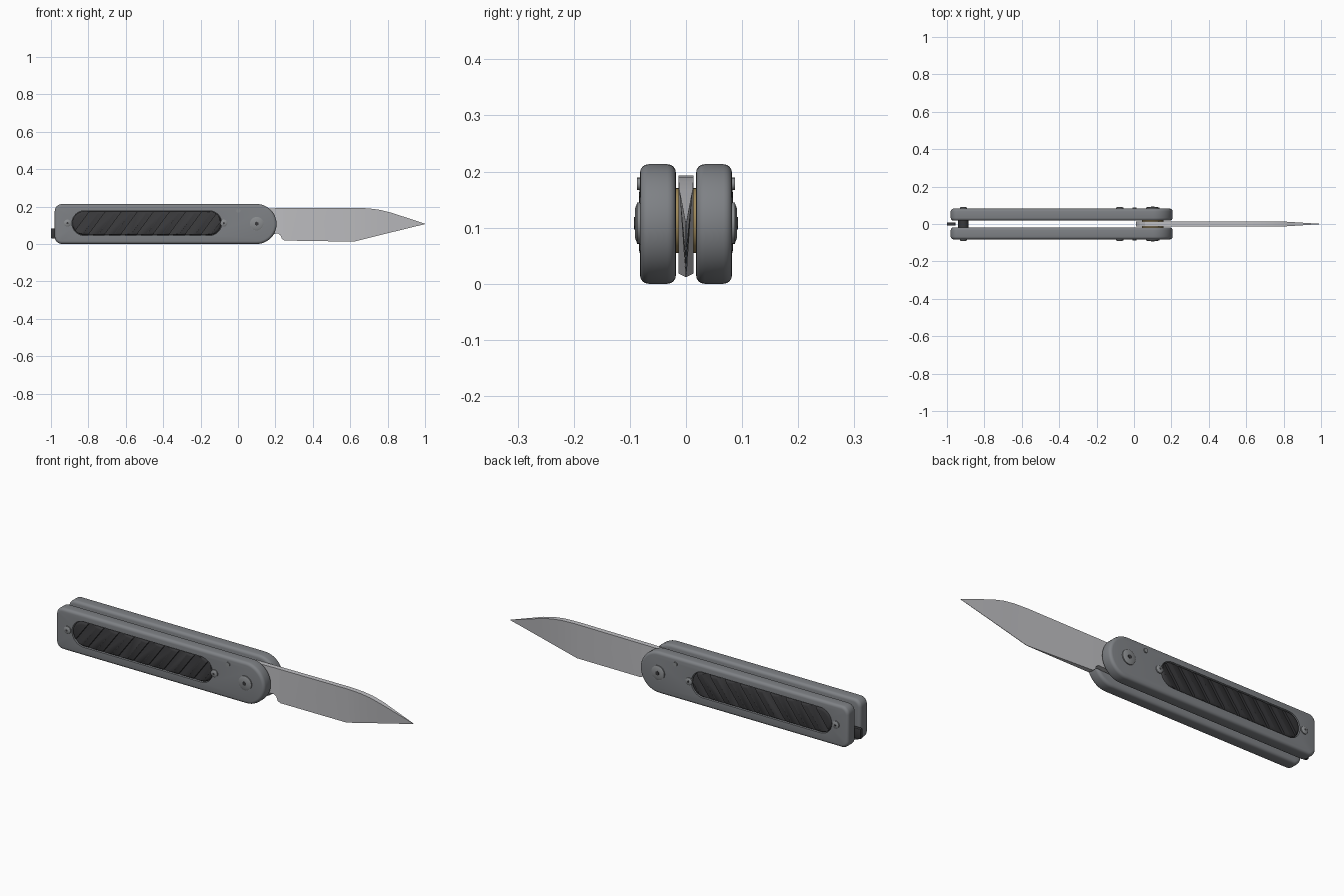
import bpy, bmesh, math
from mathutils import Matrix

if "Cube" in bpy.data.objects:
    bpy.data.objects.remove(bpy.data.objects["Cube"])


def material(name, rgb):
    m = bpy.data.materials.new(name)
    m.diffuse_color = (*rgb, 1)
    m.use_nodes = True
    m.node_tree.nodes["Principled BSDF"].inputs["Base Color"].default_value = m.diffuse_color
    return m


GREY = material("handle grey", (0.21, 0.22, 0.235))
STEEL = material("blade steel", (0.52, 0.52, 0.54))
SCREW = material("screw steel", (0.25, 0.26, 0.27))
DARK = material("dark grip", (0.04, 0.04, 0.043))
BRONZE = material("bronze", (0.35, 0.25, 0.1))


def make(name, bm, mat):
    bmesh.ops.recalc_face_normals(bm, faces=bm.faces)
    me = bpy.data.meshes.new(name)
    bm.to_mesh(me)
    bm.free()
    me.materials.append(mat)
    ob = bpy.data.objects.new(name, me)
    bpy.context.collection.objects.link(ob)
    return ob


def bevel(ob, width, segments):
    m = ob.modifiers.new("bevel", "BEVEL")
    m.width, m.segments = width, segments
    m.limit_method, m.angle_limit = "ANGLE", math.radians(40)


def cut(ob, cutter):
    m = ob.modifiers.new("cut", "BOOLEAN")
    m.operation, m.solver, m.object = "DIFFERENCE", "EXACT", cutter
    cutter.hide_render = True


def finish(ob, mirror=False, angle=35):
    """Apply modifiers, optionally mirrored to the far side, and smooth."""
    if mirror:
        m = ob.modifiers.new("mirror", "MIRROR")
        m.use_axis = (False, True, False)
        m.use_clip = False
        m.use_mirror_merge = False
    dg = bpy.context.evaluated_depsgraph_get()
    me = bpy.data.meshes.new_from_object(ob.evaluated_get(dg))
    ob.modifiers.clear()
    ob.data = me
    bpy.ops.object.select_all(action="DESELECT")
    ob.select_set(True)
    bpy.context.view_layer.objects.active = ob
    bpy.ops.object.shade_smooth_by_angle(angle=math.radians(angle))


def arc(cx, cz, r, a0, a1, n):
    return [(cx + r * math.cos(math.radians(a0 + (a1 - a0) * i / n)),
             cz + r * math.sin(math.radians(a0 + (a1 - a0) * i / n)))
            for i in range(n + 1)]


def prism(name, pts, y0, y1, mat):
    """Extrude an x-z outline along y."""
    bm = bmesh.new()
    a = [bm.verts.new((x, y0, z)) for x, z in pts]
    b = [bm.verts.new((x, y1, z)) for x, z in pts]
    bm.faces.new(a)
    bm.faces.new(b)
    for i in range(len(pts)):
        j = (i + 1) % len(pts)
        bm.faces.new((a[i], a[j], b[j], b[i]))
    return make(name, bm, mat)


def disc(name, x, z, r, y0, y1, mat, n=28, r2=None):
    """Cylinder along y; r2 is the radius at y0 (the outer end)."""
    bm = bmesh.new()
    mx = Matrix.Translation((x, (y0 + y1) / 2, z)) @ Matrix.Rotation(math.pi / 2, 4, "X")
    bmesh.ops.create_cone(bm, cap_ends=True, segments=n, radius1=r,
                          radius2=r if r2 is None else r2, depth=y1 - y0, matrix=mx)
    return make(name, bm, mat)


def stadium(x0, x1, z, r):
    return arc(x1 - r, z, r, -90, 90, 16) + arc(x0 + r, z, r, 90, 270, 16)


# handle scales with a pocket for the grip
outline = (arc(0.1, 0.1065, 0.1065, -90, 90, 24)
           + arc(-0.942, 0.175, 0.038, 90, 180, 6)
           + arc(-0.942, 0.038, 0.038, 180, 270, 6))
handle = prism("handle_scale", outline, -0.082, -0.018, GREY)
bevel(handle, 0.015, 4)
pocket = prism("pocket_cutter", stadium(-0.888, -0.087, 0.111, 0.066), -0.12, -0.06, GREY)
cut(handle, pocket)
finish(handle, mirror=True)

# ribbed grip inlay: domed rim, slanted saw-tooth cuts
grip = prism("grip_inlay", stadium(-0.886, -0.089, 0.111, 0.064), -0.084, -0.05, DARK)
bevel(grip, 0.014, 3)
bm = bmesh.new()
for k in range(9):
    x0 = -0.84 + 0.086 * k
    ends = []
    for dz in (-0.1, 0.1):
        ends.append([bm.verts.new((x0 + u + 0.74 * dz, y, 0.111 + dz))
                     for u, y in ((0, -0.072), (0, -0.1), (0.078, -0.1), (0.05, -0.083))])
    a, b = ends
    bm.faces.new(a)
    bm.faces.new(b)
    for i in range(4):
        j = (i + 1) % 4
        bm.faces.new((a[i], a[j], b[j], b[i]))
ribs = make("rib_cutter", bm, DARK)
cut(grip, ribs)
finish(grip, mirror=True, angle=30)
for ob in (pocket, ribs):
    bpy.data.objects.remove(ob)

# blade: stations of x, spine z, edge z, half thickness at spine and edge
stations = [
    (0.012, 0.120, 0.094, 0.013, 0.013), (0.030, 0.155, 0.062, 0.013, 0.013),
    (0.060, 0.180, 0.052, 0.013, 0.013), (0.100, 0.189, 0.050, 0.013, 0.013),
    (0.215, 0.191, 0.055, 0.013, 0.013), (0.228, 0.191, 0.045, 0.013, 0.013),
    (0.235, 0.191, 0.026, 0.013, 0.013), (0.250, 0.191, 0.018, 0.013, 0.013),
    (0.620, 0.193, 0.012, 0.013, 0.001), (0.700, 0.190, 0.032, 0.013, 0.001),
    (0.760, 0.182, 0.047, 0.013, 0.001), (0.820, 0.167, 0.062, 0.012, 0.001),
    (1.000, 0.108, 0.106, 0.0006, 0.0006)]
bm = bmesh.new()
rings = [[bm.verts.new(p) for p in ((x, -t, zt), (x, t, zt), (x, b, zb), (x, -b, zb))]
         for x, zt, zb, t, b in stations]
for p, q in zip(rings, rings[1:]):
    for i in range(4):
        j = (i + 1) % 4
        bm.faces.new((p[i], p[j], q[j], q[i]))
bm.faces.new(rings[0])
bm.faces.new(rings[-1])
finish(make("blade", bm, STEEL), angle=20)

# pivot, grip screws and pin, on both sides
finish(disc("pivot_collar", 0.1, 0.108, 0.037, -0.087, -0.08, SCREW), True)
finish(disc("pivot_head", 0.1, 0.108, 0.036, -0.091, -0.087, SCREW, r2=0.026), True)
finish(disc("pivot_socket", 0.1, 0.108, 0.011, -0.0925, -0.09, DARK, n=6), True)
for side, x in (("rear", -0.912), ("front", -0.076)):
    finish(disc(side + "_screw", x, 0.111, 0.019, -0.087, -0.07, SCREW, 20), True)
    finish(disc(side + "_screw_head", x, 0.111, 0.019, -0.091, -0.087, SCREW, 20, 0.012), True)
    finish(disc(side + "_screw_socket", x, 0.111, 0.006, -0.092, -0.09, DARK, 6), True)
finish(disc("stop_pin", 0.002, 0.178, 0.011, -0.087, -0.07, SCREW, 16), True)

# washers beside the blade, pivot shaft, rear spacer
finish(disc("washer", 0.1, 0.113, 0.058, -0.0185, -0.0125, BRONZE), True)
finish(disc("pivot_shaft", 0.1, 0.108, 0.02, -0.08, 0.08, SCREW))
finish(disc("rear_spacer", -0.912, 0.111, 0.028, -0.019, 0.019, DARK))

# latch at the tail, between the scales
latch = prism("tail_latch", [(-1.0, 0.03), (-0.955, 0.026), (-0.955, 0.082), (-1.0, 0.082)],
              -0.009, 0.009, DARK)
bevel(latch, 0.003, 2)
finish(latch)
